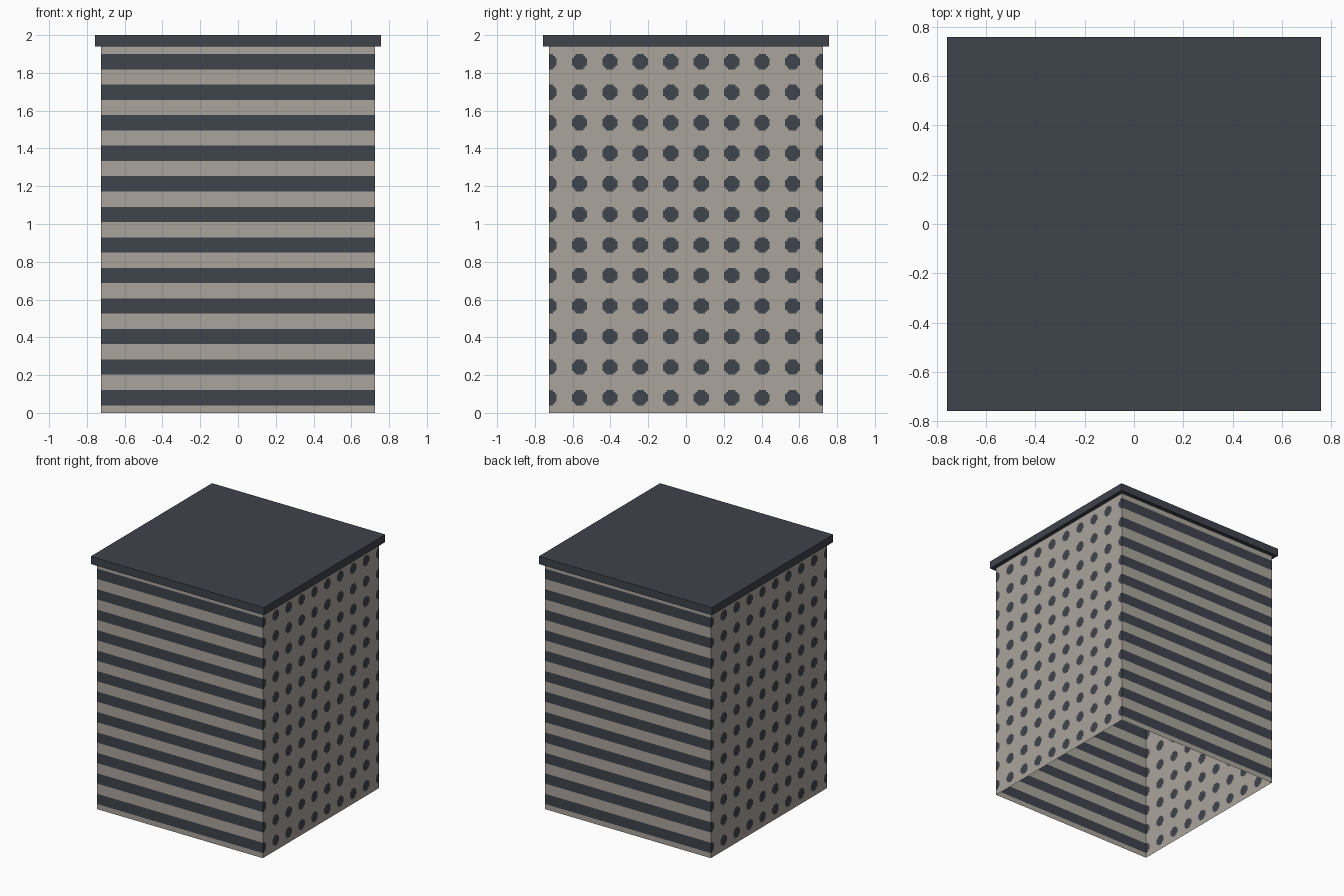
import bpy, bmesh, math

if "Cube" in bpy.data.objects:
    bpy.data.objects.remove(bpy.data.objects["Cube"])

HALF, WALL_TOP, LID_HALF, TOP = 0.725, 1.94, 0.757, 2.0
COLS, ROWS = 9, 12
PU, PV = 2 * HALF / COLS, WALL_TOP / ROWS   # pattern period across and up


def material(name, rgb):
    m = bpy.data.materials.new(name)
    lin = [((c / 255 + 0.055) / 1.055) ** 2.4 for c in rgb]
    m.diffuse_color = (*lin, 1)
    m.use_nodes = True
    m.node_tree.nodes["Principled BSDF"].inputs["Base Color"].default_value = m.diffuse_color
    return m


beige = material("warm_beige", (171, 164, 156))
slate = material("dark_slate", (63, 67, 76))


def finish(name, bm, mats):
    me = bpy.data.meshes.new(name)
    bm.to_mesh(me)
    bm.free()
    for m in mats:
        me.materials.append(m)
    ob = bpy.data.objects.new(name, me)
    bpy.context.collection.objects.link(ob)
    return ob


def wall(name, angle, us, vs, is_dark):
    """Thin wall panel cut along the us/vs lines, coloured by a rule, turned about z."""
    bm = bmesh.new()
    c, s = math.cos(angle), math.sin(angle)
    grid = [[bm.verts.new((u * c + HALF * s, u * s - HALF * c, v)) for u in us] for v in vs]
    for j in range(len(vs) - 1):
        for i in range(len(us) - 1):
            f = bm.faces.new((grid[j][i], grid[j][i + 1], grid[j + 1][i + 1], grid[j + 1][i]))
            if is_dark((us[i] + us[i + 1]) / 2, (vs[j] + vs[j + 1]) / 2):
                f.material_index = 1
    finish(name, bm, (beige, slate))


# Striped walls, front and back: the dark band is the middle half of each period
stripe_vs = [0] + [(k + t) * PV for k in range(ROWS) for t in (0.25, 0.75)] + [WALL_TOP]


def stripe(u, v):
    return 0.25 < (v / PV) % 1 < 0.75


wall("front_striped_wall", 0, [-HALF, HALF], stripe_vs, stripe)
wall("back_striped_wall", math.pi, [-HALF, HALF], stripe_vs, stripe)

# Dotted walls, right and left: stepped round dots, half dots at the side edges
STEPS = (-4, -3, -2, 2, 3, 4)                # sixteenths of a period
dot_us = [-HALF, HALF] + [-HALF + (k + t / 16) * PU for k in range(COLS + 1) for t in STEPS]
dot_us = sorted(u for u in dot_us if abs(u) <= HALF)
dot_vs = [0] + [(k + 0.5 + t / 16) * PV for k in range(ROWS) for t in STEPS] + [WALL_TOP]


def dot(u, v):
    a = (((u + HALF) / PU + 0.5) % 1 - 0.5) * 16
    b = ((v / PV) % 1 - 0.5) * 16
    # half dots at the edges start at the dot centre, so treat the core as one block
    a = 0 if abs(a) < 2 else a
    return math.hypot(a, b) < 4


wall("right_dotted_wall", math.pi / 2, dot_us, dot_vs, dot)
wall("left_dotted_wall", -math.pi / 2, dot_us, dot_vs, dot)

# Overhanging flat lid
bm = bmesh.new()
bmesh.ops.create_cube(bm, size=1)
bmesh.ops.scale(bm, vec=(2 * LID_HALF, 2 * LID_HALF, TOP - WALL_TOP), verts=bm.verts)
bmesh.ops.translate(bm, vec=(0, 0, (TOP + WALL_TOP) / 2), verts=bm.verts)
finish("lid", bm, (slate,))
